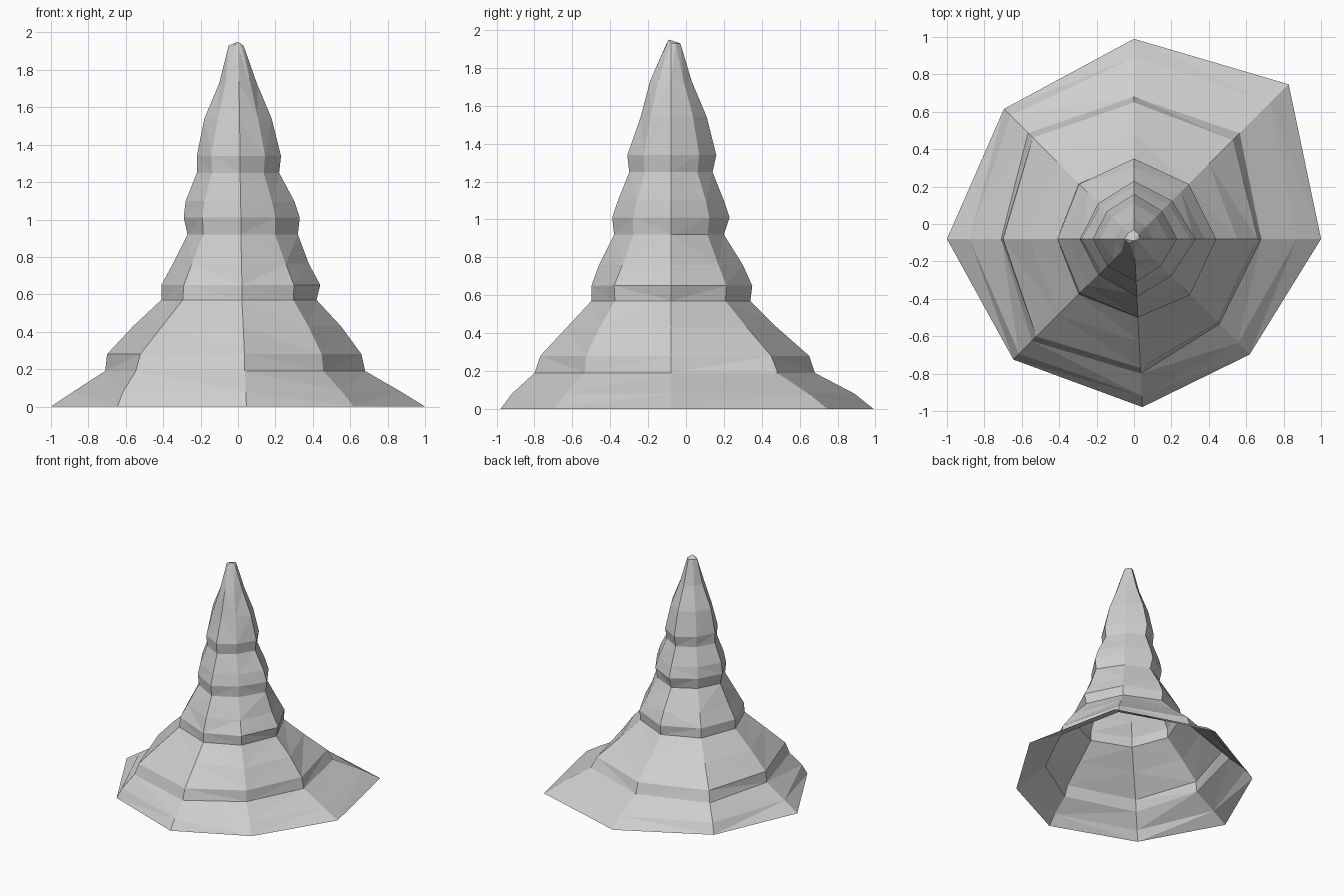
import bpy
import bmesh
import math
from mathutils import Vector

cube = bpy.data.objects.get("Cube")
if cube:
    bpy.data.objects.remove(cube, do_unlink=True)

# Cross-sections: height, then reach towards left, back, right and front
SECTIONS = [
    (0, 1, 1.07, 1, .9),
    (.08, .87, .97, .88, .84),
    (.19, .68, .76, .71, .72),
    (.28, .66, .73, .7, .69),
    (.43, .55, .56, .56, .55),
    (.57, .42, .42, .41, .42),
    (.65, .44, .43, .41, .42),
    (.76, .38, .38, .35, .38),
    (.92, .32, .28, .27, .3),
    (1.01, .33, .31, .29, .31),
    (1.1, .3, .28, .28, .28),
    (1.25, .22, .22, .22, .22),
    (1.34, .23, .24, .22, .23),
    (1.54, .18, .19, .18, .16),
    (1.73, .1, .11, .1, .11),
    (1.93, .03, .05, .05, .02),
]

# How far the diagonal corners bulge at key heights, relative to their neighbours
BULGE = [
    (0, (1.13, .95, .96, .92)),
    (.19, (1.11, 1.09, 1.08, .92)),
    (.6, (.96, 1, 1, 1)),
    (1, (.9, .9, .9, .88)),
    (2, (.9, .9, .9, .9)),
]
AXIS_Y = -.08


def bulge_at(height, corner):
    """Interpolate the diagonal bulge between the key heights."""
    for (low, a), (high, b) in zip(BULGE, BULGE[1:]):
        if low <= height <= high:
            blend = (height - low) / (high - low)
            return a[corner] + (b[corner] - a[corner]) * blend


def section_points(height, reaches):
    """Return the eight corners of one uneven octagonal section."""
    for corner, reach in enumerate(reaches):
        neighbour = reaches[(corner + 1) % len(reaches)]
        diagonal = (reach + neighbour) / 2 * bulge_at(height, corner)
        start = corner * math.pi / 2
        if corner == 3:
            start += .05
        for angle, radius in ((start, reach), (corner * math.pi / 2 + math.pi / 4, diagonal)):
            yield Vector((radius * math.cos(angle), AXIS_Y + radius * math.sin(angle), height))


def make_material(name, colour):
    material = bpy.data.materials.new(name)
    material.use_nodes = True
    material.diffuse_color = colour
    shader = next(n for n in material.node_tree.nodes if n.type == 'BSDF_PRINCIPLED')
    shader.inputs["Base Color"].default_value = colour
    shader.inputs["Roughness"].default_value = .9
    return material


# Hollow rock spire with stepped ledges, open underneath
bm = bmesh.new()
rings = [[bm.verts.new(point) for point in section_points(height, reaches)]
         for height, *reaches in SECTIONS]
for lower, upper in zip(rings, rings[1:]):
    count = len(lower)
    for i in range(count):
        j = (i + 1) % count
        bm.faces.new((lower[i], lower[j], upper[j], upper[i]))

# Blunt tip, highest just in front of the axis
tip = bm.verts.new((0, AXIS_Y - .01, 1.95))
for first, second in zip(rings[-1], rings[-1][1:] + rings[-1][:1]):
    bm.faces.new((first, second, tip))

# Split the warped quads so every facet is flat
bmesh.ops.triangulate(bm, faces=bm.faces[:])
mesh = bpy.data.meshes.new("rock_spire")
bm.to_mesh(mesh)
bm.free()
mesh.materials.append(make_material("pale grey stone", (.62, .62, .62, 1)))
spire = bpy.data.objects.new("rock_spire", mesh)
bpy.context.collection.objects.link(spire)
